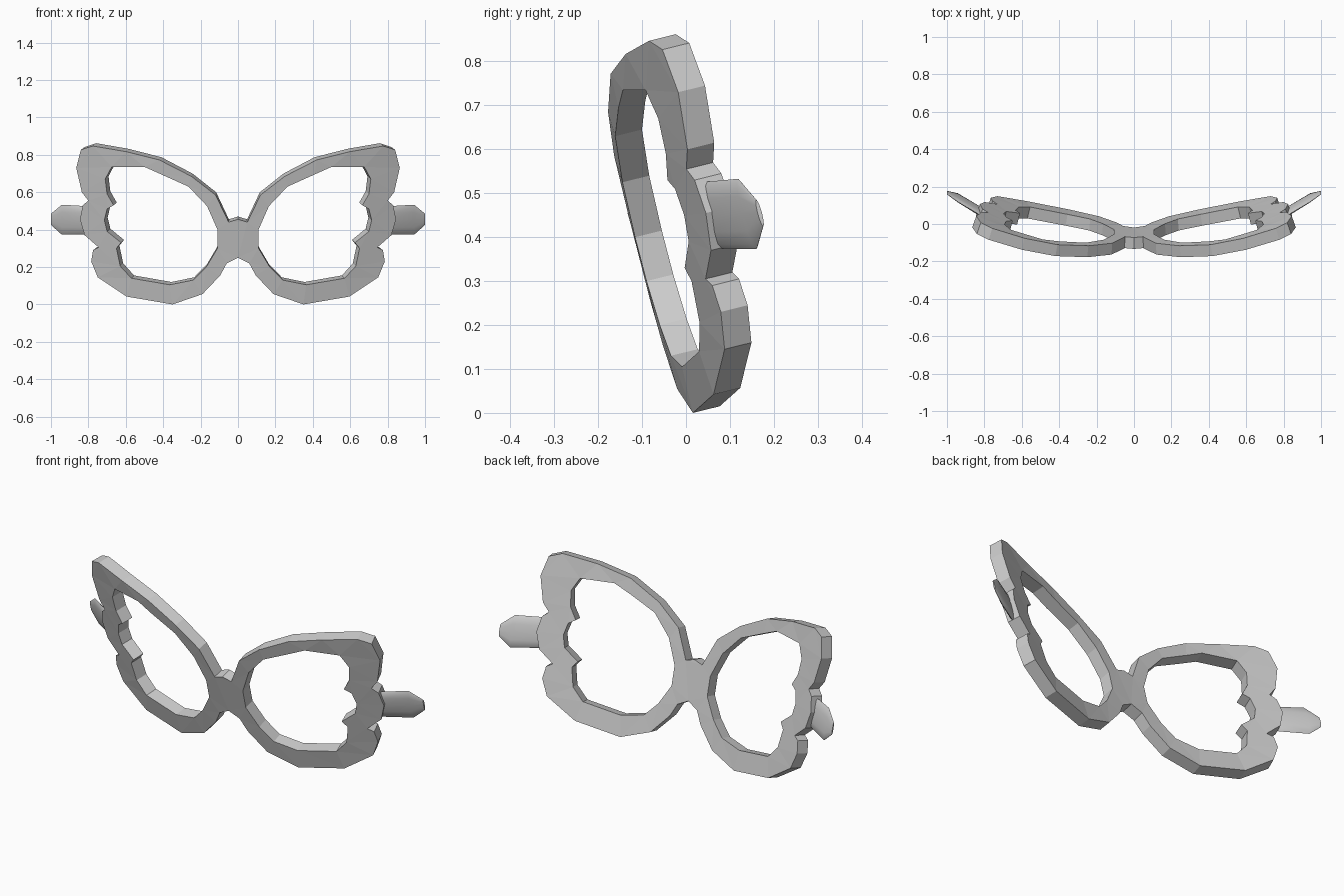
import bpy, bmesh, math
from mathutils import Vector

cube = bpy.data.objects.get("Cube")
if cube:
    bpy.data.objects.remove(cube, do_unlink=True)

grey = bpy.data.materials.new("plain_grey")
grey.use_nodes = True
colour = (0.6, 0.6, 0.6, 1)
grey.diffuse_color = colour
grey.node_tree.nodes["Principled BSDF"].inputs["Base Color"].default_value = colour

# Half outline of the wing-shaped rim, from the top of the bridge round to its underside
OUTER = [(0, .455), (.05, .44), (.12, .585), (.25, .685), (.42, .772), (.6, .817),
         (.777, .847), (.84, .827), (.865, .73), (.835, .6), (.8, .555), (.83, .53),
         (.845, .455), (.82, .37), (.745, .305), (.775, .29), (.785, .23), (.75, .145),
         (.595, .042), (.35, 0), (.19, .055), (.095, .155), (.06, .22), (0, .25)]
# Lens opening
HOLE = [(.675, .735), (.5, .735), (.41, .695), (.265, .63), (.165, .525), (.11, .4),
        (.11, .3), (.17, .2), (.24, .13), (.365, .105), (.57, .14), (.63, .205),
        (.65, .3), (.625, .33), (.7, .39), (.715, .45), (.7, .51), (.665, .53),
        (.7, .59), (.71, .67)]


def bow(x, z):
    """Depth of the leaning, wrapped front surface."""
    return -.015 + .25 * x * x - .26 * z


def finish(bm, name):
    bmesh.ops.recalc_face_normals(bm, faces=bm.faces)
    mesh = bpy.data.meshes.new(name)
    bm.to_mesh(mesh)
    bm.free()
    mesh.materials.append(grey)
    obj = bpy.data.objects.new(name, mesh)
    bpy.context.collection.objects.link(obj)
    return obj


def mirrored(points):
    return [(-x, z) for x, z in points]


# Rim: filled outline with two openings, bent and thickened
bm = bmesh.new()
edges = []
for loop in (OUTER + mirrored(OUTER[-2:0:-1]), HOLE, mirrored(HOLE)):
    verts = [bm.verts.new((x, 0, z)) for x, z in loop]
    edges += [bm.edges.new((v, verts[i - 1])) for i, v in enumerate(verts)]
bmesh.ops.triangle_fill(bm, edges=edges, use_beauty=True, normal=(0, -1, 0))
for v in bm.verts:
    v.co.y = bow(v.co.x, v.co.z)
back = bmesh.ops.extrude_face_region(bm, geom=bm.faces[:], use_keep_orig=True)["geom"]
for v in back:
    if isinstance(v, bmesh.types.BMVert):
        v.co += Vector((-.025 * v.co.x, .061, .015))
finish(bm, "glasses_rim")

# Temple stubs: lens-shaped sections (x, y, z, half height, half thickness)
STATIONS = [(.785, .05, .448, .072, .018), (.82, .066, .45, .076, .018),
            (.942, .14, .453, .08, .013), (1, .168, .455, .03, .005)]
SIDES = 12
for side, label in ((1, "left"), (-1, "right")):
    bm = bmesh.new()
    rings = []
    for x, y, z, height, depth in STATIONS:
        ring = []
        for i in range(SIDES):
            a = math.tau * i / SIDES
            dz = height * math.cos(a)
            ring.append(bm.verts.new((side * x, y - .26 * dz + depth * math.sin(a), z + dz)))
        rings.append(ring)
    for r0, r1 in zip(rings, rings[1:]):
        for i in range(SIDES):
            bm.faces.new((r0[i - 1], r0[i], r1[i], r1[i - 1]))
    bm.faces.new(rings[0])
    bm.faces.new(rings[-1])
    stub = finish(bm, label + "_temple_stub")
    bpy.ops.object.select_all(action="DESELECT")
    stub.select_set(True)
    bpy.context.view_layer.objects.active = stub
    bpy.ops.object.shade_smooth_by_angle(angle=math.radians(35))
